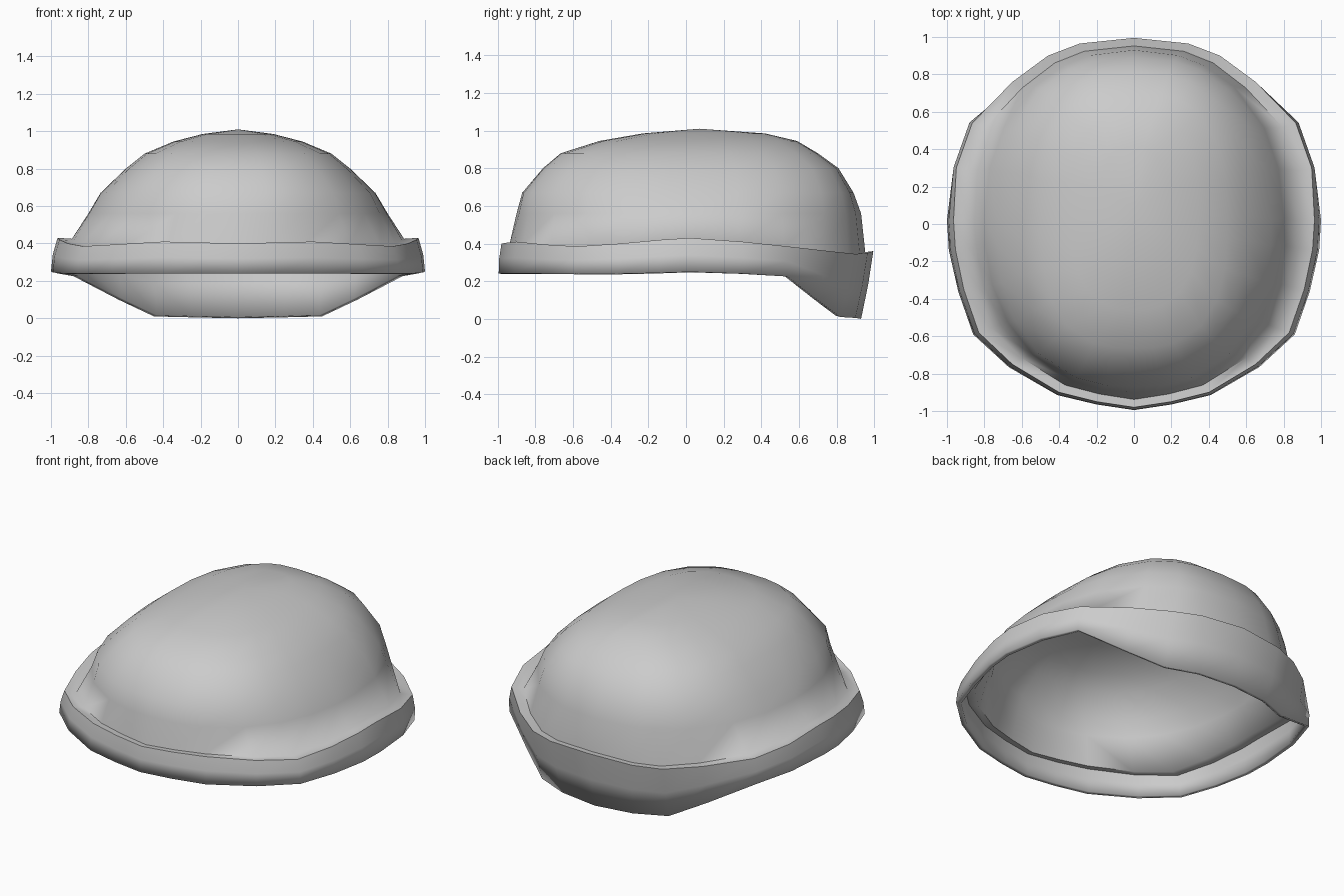
import bpy, bmesh, math

if "Cube" in bpy.data.objects:
    bpy.data.objects.remove(bpy.data.objects["Cube"])

# Cuff half outline, front to back: lower rim and upper rim (x, y, z)
LOW = [(0, -.995, .24), (.2, -.965, .24), (.41, -.915, .24), (.67, -.765, .24),
       (.86, -.59, .24), (.94, -.36, .24), (.99, -.14, .245), (1, .02, .25),
       (.965, .3, .24), (.88, .54, .225), (.64, .70, .10), (.45, .82, .01),
       (.25, .90, .005), (0, .93, 0)]
TOP = [(0, -.98, .40), (.2, -.95, .405), (.4, -.9, .41), (.65, -.75, .395),
       (.83, -.58, .385), (.91, -.35, .40), (.955, -.135, .42), (.965, .02, .43),
       (.95, .3, .41), (.865, .54, .385), (.65, .76, .36), (.46, .9, .345),
       (.29, .965, .35), (0, .995, .36)]

# Crown levels: z, half width, front y, back y, squareness
CROWN = [(.56, .80, -.90, .93, 2.2), (.67, .735, -.87, .89, 2.4),
         (.80, .60, -.76, .81, 2.6), (.88, .50, -.665, .70, 2.7),
         (.945, .345, -.46, .59, 2.6), (.985, .19, -.23, .42, 2.3)]


def mirrored(half):
    return half + [(-x, y, z) for x, y, z in half[-2:0:-1]]


def crown_ring(z, w, front, back, n):
    """Rounded-box ring with one point per cuff column."""
    mid, length = (front + back) / 2, (back - front) / 2
    ring = []
    for x, y, _ in TOP:
        a = math.atan2(y, x)
        c, s = math.cos(a), math.sin(a)
        r = (abs(c) ** n + abs(s) ** n) ** (-1 / n)
        ring.append((w * r * c if abs(x) > 0 else 0, mid + length * r * s, z))
    return ring


# Cuff rings, the ledge above it, then the crown
middle = [tuple((p + q) / 2 * k for p, q, k in zip(a, b, (1.008, 1.005, 1)))
          for a, b in zip(LOW, TOP)]
ledge = [(x * .92, y * .957, z - .005) for x, y, z in TOP]
rings = [LOW, middle, TOP, ledge] + [crown_ring(*level) for level in CROWN]

bm = bmesh.new()
loops = [[bm.verts.new(p) for p in mirrored(ring)] for ring in rings]
count = len(loops[0])
for lower, upper in zip(loops, loops[1:]):
    for i in range(count):
        j = (i + 1) % count
        bm.faces.new((lower[i], lower[j], upper[j], upper[i]))
apex = bm.verts.new((0, .07, 1.01))
for i in range(count):
    bm.faces.new((loops[-1][i], loops[-1][(i + 1) % count], apex))

mesh = bpy.data.meshes.new("cuffed_cap")
bm.to_mesh(mesh)
bm.free()
cap = bpy.data.objects.new("cuffed_cap", mesh)
bpy.context.collection.objects.link(cap)

# Thin cloth thickness, grown inwards
shell = cap.modifiers.new("thickness", 'SOLIDIFY')
shell.thickness = .03
shell.offset = -1

bpy.context.view_layer.objects.active = cap
cap.select_set(True)
bpy.ops.object.shade_smooth_by_angle(angle=math.radians(75))
